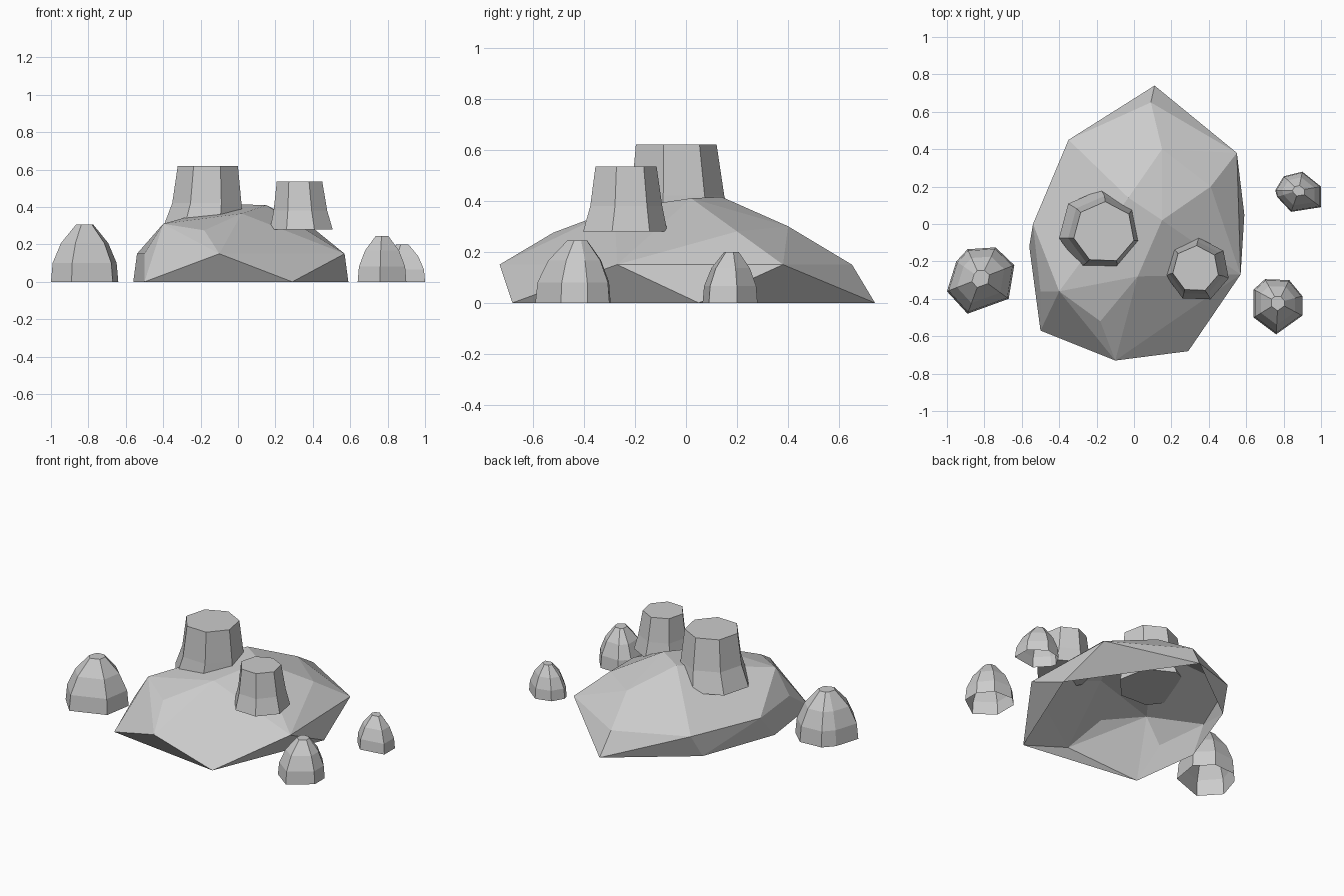
import bpy, bmesh
from math import cos, sin, radians, tau

cube = bpy.data.objects.get("Cube")
if cube:
    bpy.data.objects.remove(cube, do_unlink=True)

stone = bpy.data.materials.new("stone_grey")
stone.use_nodes = True
stone.diffuse_color = (0.6, 0.6, 0.6, 1)
stone.node_tree.nodes["Principled BSDF"].inputs["Base Color"].default_value = (0.6, 0.6, 0.6, 1)


def finish(name, bm):
    mesh = bpy.data.meshes.new(name)
    bm.to_mesh(mesh)
    bm.free()
    mesh.materials.append(stone)
    obj = bpy.data.objects.new(name, mesh)
    bpy.context.collection.objects.link(obj)
    return obj


def open_base(bm):
    """Remove the faces lying on the ground, leaving a hollow shell."""
    floor = [f for f in bm.faces if all(v.co.z < 0.001 for v in f.verts)]
    bmesh.ops.delete(bm, geom=floor, context='FACES')


def loft(rings):
    """Skin a stack of equal-sized point rings and cap both ends."""
    bm = bmesh.new()
    loops = [[bm.verts.new(p) for p in ring] for ring in rings]
    for low, high in zip(loops, loops[1:]):
        for i in range(len(low)):
            j = (i + 1) % len(low)
            bm.faces.new((low[i], low[j], high[j], high[i]))
    bm.faces.new(loops[0])
    bm.faces.new(loops[-1])
    bmesh.ops.recalc_face_normals(bm, faces=bm.faces)
    return bm


# Main mound: faceted shell wrapped round a few levels of points
base = [(.29, -.68), (.59, .05), (.11, .74), (-.38, .37), (-.56, -.12), (-.5, -.57)]
waist = [(-.1, -.73), (.57, -.27), (.55, .38), (.09, .65), (-.35, .45), (-.54, 0), (-.5, -.36)]
crown = [(-.4, -.36, .31), (-.18, -.52, .275), (.41, .2, .28), (.15, .4, .3),
         (.02, -.28, .365), (-.03, .14, .415), (.15, .02, .41)]
points = [(x, y, 0) for x, y in base] + [(x, y, .15) for x, y in waist] + crown
bm = bmesh.new()
for p in points:
    bm.verts.new(p)
bmesh.ops.convex_hull(bm, input=bm.verts)
bmesh.ops.recalc_face_normals(bm, faces=bm.faces)
open_base(bm)
# Merge nearly flat neighbours into larger facets
bmesh.ops.dissolve_limit(bm, angle_limit=radians(3), verts=bm.verts, edges=bm.edges)
finish("mound", bm)


# Seven-sided flared vents, each ring given as centre x, centre y, height, radius
def vent(name, profile):
    rings = []
    for cx, cy, z, r in profile:
        angles = [radians(-15) + tau * k / 7 for k in range(7)]
        rings.append([(cx + r * cos(a), cy + r * sin(a), z) for a in angles])
    finish(name, loft(rings))


vent("tall_vent", [(-.185, -.035, .29, .22), (-.165, -.04, .42, .19), (-.16, -.045, .62, .165)])
vent("short_vent", [(.34, -.245, .28, .172), (.335, -.24, .38, .147), (.33, -.24, .535, .125)])


# Small boulders: irregular outlines tapering to a blunt top, open underneath
def boulder(name, outline, height, top):
    rings = []
    for level, scale in ((0, 1), (.33, .95), (.68, .7), (1, .26)):
        rings.append([(top[0] + (x - top[0]) * scale,
                       top[1] + (y - top[1]) * scale,
                       height * level) for x, y in outline])
    bm = loft(rings)
    open_base(bm)
    finish(name, bm)


boulder("right_boulder", [(-1, -.36), (-.95, -.2), (-.89, -.135), (-.74, -.125),
                          (-.64, -.22), (-.67, -.4), (-.89, -.48)], .305, (-.82, -.29))
boulder("front_left_boulder", [(.64, -.35), (.7, -.295), (.83, -.3), (.9, -.385),
                               (.9, -.49), (.76, -.59), (.64, -.5)], .245, (.77, -.42))
boulder("back_left_boulder", [(.755, .18), (.8, .255), (.9, .28), (1, .2),
                              (1, .09), (.84, .065), (.765, .145)], .2, (.88, .18))
